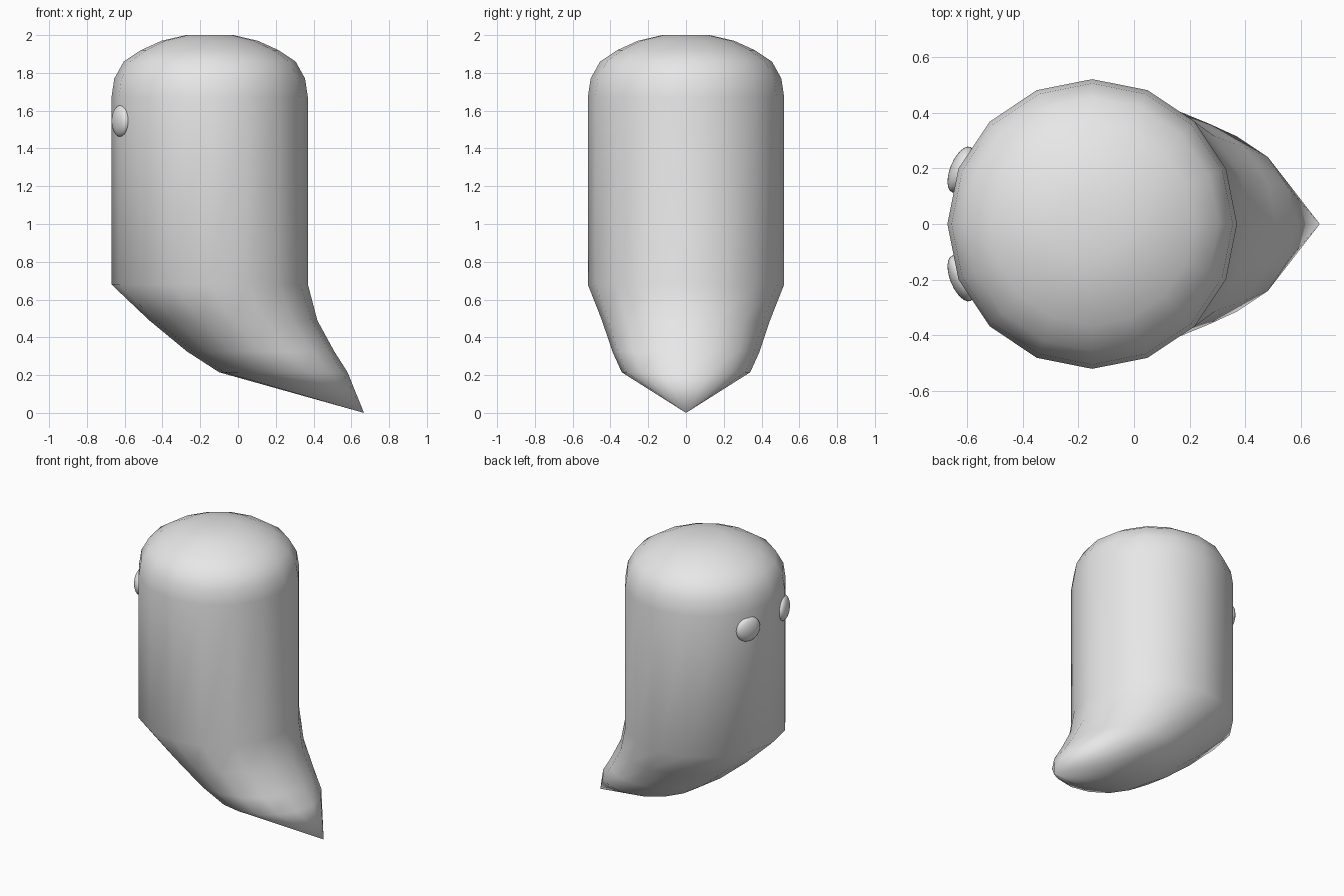
import bpy, bmesh, math
from mathutils import Matrix, Vector

cube = bpy.data.objects.get("Cube")
if cube:
    bpy.data.objects.remove(cube, do_unlink=True)

# Single plain grey
grey = bpy.data.materials.new("plain_grey")
grey.use_nodes = True
grey.diffuse_color = (0.8, 0.8, 0.8, 1)
grey.node_tree.nodes["Principled BSDF"].inputs["Base Color"].default_value = (0.8, 0.8, 0.8, 1)


def add_object(name, bm):
    bmesh.ops.recalc_face_normals(bm, faces=bm.faces)
    for face in bm.faces:
        face.smooth = True
    mesh = bpy.data.meshes.new(name)
    bm.to_mesh(mesh)
    bm.free()
    mesh.materials.append(grey)
    obj = bpy.data.objects.new(name, mesh)
    bpy.context.collection.objects.link(obj)
    return obj


# Body: horizontal rings (centre x, radius, z) from the swept tail up to the dome
SIDES = 16
RINGS = [(0.24, 0.34, 0.215), (0.12, 0.39, 0.325), (-0.025, 0.445, 0.49),
         (-0.15, 0.52, 0.68), (-0.15, 0.52, 1.67), (-0.15, 0.505, 1.77),
         (-0.15, 0.455, 1.86), (-0.15, 0.365, 1.92), (-0.15, 0.255, 1.97),
         (-0.15, 0.125, 2.0)]
bm = bmesh.new()
loops = []
for cx, radius, z in RINGS:
    angles = [math.tau * i / SIDES for i in range(SIDES)]
    loops.append([bm.verts.new((cx + radius * math.cos(a), radius * math.sin(a), z))
                  for a in angles])
for low, high in zip(loops, loops[1:]):
    for i in range(SIDES):
        j = (i + 1) % SIDES
        bm.faces.new((low[i], low[j], high[j], high[i]))

# Tail tip and crown close the two ends
for loop, point in ((loops[0], (0.667, 0, 0)), (loops[-1], (-0.15, 0, 2.0))):
    apex = bm.verts.new(point)
    for i in range(SIDES):
        bm.faces.new((loop[i], loop[(i + 1) % SIDES], apex))
add_object("body", bm)

# Eyes: flattened spheres lying against the curved face
for name, side in (("eye_a", 1), ("eye_b", -1)):
    bm = bmesh.new()
    bmesh.ops.create_uvsphere(bm, u_segments=24, v_segments=16, radius=1)
    bmesh.ops.scale(bm, vec=Vector((0.04, 0.088, 0.085)), verts=bm.verts)
    turn = Matrix.Rotation(-side * math.radians(22), 4, "Z")
    bmesh.ops.transform(bm, matrix=turn, verts=bm.verts)
    eye = add_object(name, bm)
    eye.location = (-0.62, side * 0.195, 1.545)
